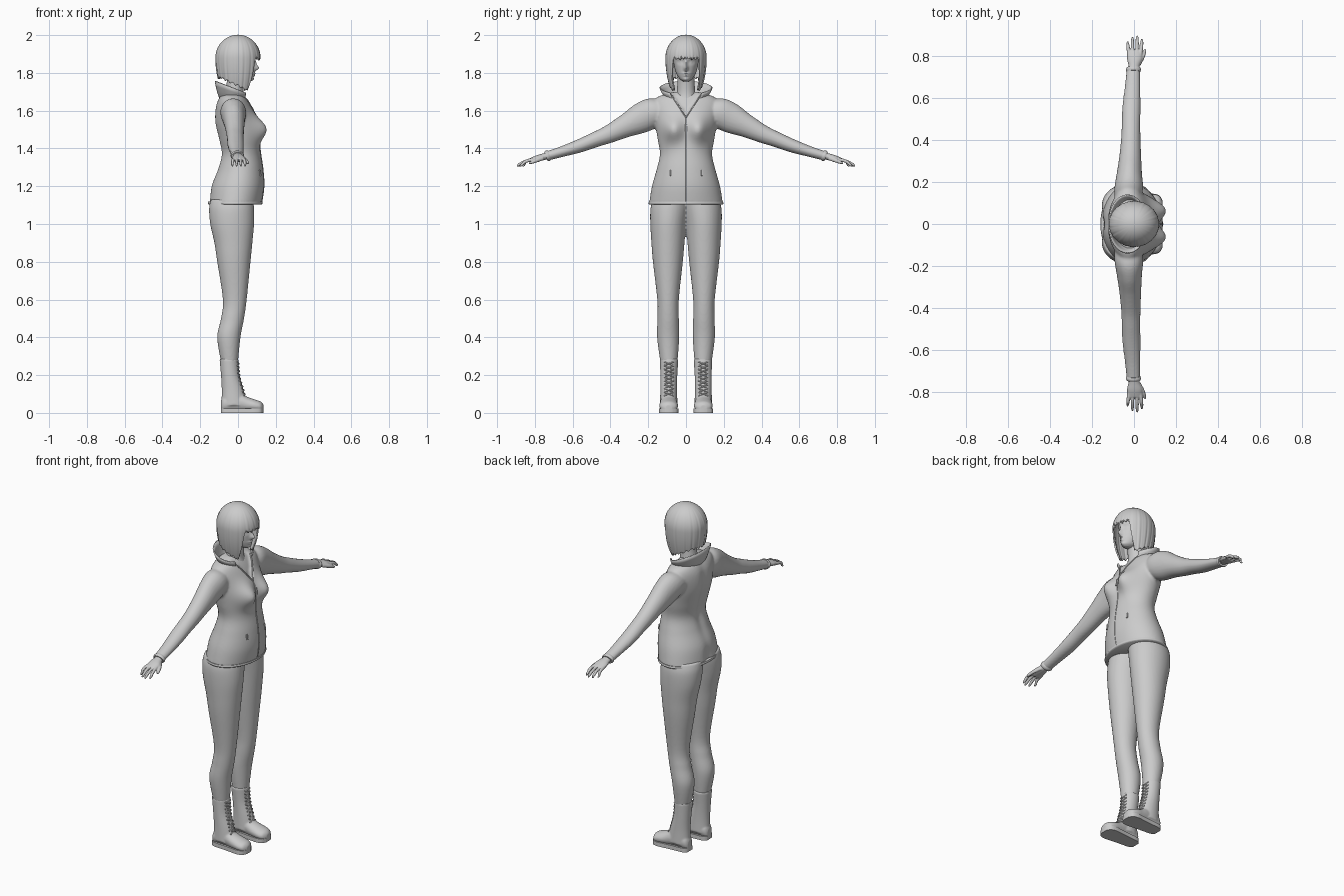
import bpy, bmesh
from math import sin, cos, pi, exp, radians
from mathutils import Vector
from mathutils.bvhtree import BVHTree

if "Cube" in bpy.data.objects:
    bpy.data.objects.remove(bpy.data.objects["Cube"])

grey = bpy.data.materials.new("plain grey")
grey.use_nodes = True
grey.diffuse_color = (0.6, 0.6, 0.6, 1)
grey.node_tree.nodes["Principled BSDF"].inputs["Base Color"].default_value = grey.diffuse_color
SIDES = (("left", 1), ("right", -1))


def smooth_rows(rows, steps=6):
    """Catmull-Rom interpolation through rows of numbers."""
    out = []
    for i in range(len(rows) - 1):
        a, b, c, d = (rows[max(0, min(len(rows) - 1, i + k))] for k in (-1, 0, 1, 2))
        for s in range(steps):
            t = s / steps
            out.append([q + t / 2 * (r - p + t * (2 * p - 5 * q + 4 * r - w + t * (3 * (q - r) + w - p)))
                        for p, q, r, w in zip(a, b, c, d)])
    return out + [list(rows[-1])]


def ring(centre, u, v, n):
    return [centre + u * cos(2 * pi * i / n) + v * sin(2 * pi * i / n) for i in range(n)]


def skin(bm, rings, closed=True):
    """Join point rings with quads; closed rings also get end caps."""
    loops = [[bm.verts.new(p) for p in r] for r in rings]
    n = len(loops[0])
    for a, b in zip(loops, loops[1:]):
        for i in range(n if closed else n - 1):
            j = (i + 1) % n
            bm.faces.new((a[i], a[j], b[j], b[i]))
    if closed:
        bm.faces.new(loops[0])
        bm.faces.new(loops[-1])


def upright(rows, n=48):
    """Rings from rows of height, back, front, inner side, outer side."""
    return [ring(Vector(((b + f) / 2, (i + o) / 2, z)), Vector(((f - b) / 2, 0, 0)),
                 Vector((0, (o - i) / 2, 0)), n) for z, b, f, i, o in smooth_rows(rows)]


def limb(rows, side, n=24):
    """Rings along an arm from rows of y, z, x, half depth, half height."""
    up = Vector((0, .36 * side, .93))
    return [ring(Vector((x, y * side, z)), Vector((a, 0, 0)), up * h, n)
            for y, z, x, a, h in smooth_rows(rows)]


def finish(name, bm, voxel=0, relax=4, thick=0):
    bmesh.ops.recalc_face_normals(bm, faces=bm.faces)
    mesh = bpy.data.meshes.new(name)
    bm.to_mesh(mesh)
    bm.free()
    obj = bpy.data.objects.new(name, mesh)
    bpy.context.collection.objects.link(obj)
    mesh.materials.append(grey)
    bpy.ops.object.select_all(action='DESELECT')
    obj.select_set(True)
    bpy.context.view_layer.objects.active = obj
    bpy.ops.object.shade_smooth_by_angle(angle=radians(50))
    if voxel:
        m = obj.modifiers.new("Blend", 'REMESH')
        m.mode, m.voxel_size, m.use_smooth_shade = 'VOXEL', voxel, True
        m = obj.modifiers.new("Relax", 'SMOOTH')
        m.factor, m.iterations = .5, relax
    if thick:
        m = obj.modifiers.new("Thickness", 'SOLIDIFY')
        m.thickness, m.offset = thick, 0
    return obj


def tube(bm, points, radius, n=6):
    for a, b in zip(points, points[1:]):
        d = (b - a).normalized()
        u = d.orthogonal().normalized()
        skin(bm, [ring(p, u * radius, d.cross(u) * radius, n) for p in (a, b)])


def surface(obj):
    """Return a function giving the front surface point at y, z."""
    tree = BVHTree.FromObject(obj, bpy.context.evaluated_depsgraph_get())
    return lambda y, z: tree.ray_cast(Vector((1, y, z)), Vector((-1, 0, 0)))[0]


def bell(y, z, y0, z0, sy, sz):
    return exp(-((abs(y) - y0) / sy) ** 2 - ((z - z0) / sz) ** 2)


# Jacket: torso with bust and open neckline, blended with the sleeves
torso = [(1.11, -.155, .125, .195), (1.2, -.143, .137, .18), (1.29, -.11, .132, .155),
         (1.37, -.092, .12, .138), (1.45, -.106, .108, .15), (1.54, -.125, .1, .165),
         (1.62, -.12, .072, .178), (1.67, -.1, .045, .155), (1.7, -.07, .02, .06)]
rings = upright([(z, b, f, -w, w) for z, b, f, w in torso], 96)
for p in (p for r in rings for p in r):
    if p.x > 0:
        p.x += .058 * bell(p.y, p.z, .07, 1.5, .055, .065)
        if abs(p.y) < (p.z - 1.57) * .6:
            p.x -= .014
    else:
        p.x += .014 * bell(p.y, p.z, 0, 1.45, .03, .2) + .012 * bell(p.y, p.z, 0, 1.12, .03, .06)
bm = bmesh.new()
skin(bm, rings)
arm = [(.1, 1.6, -.03, .06, .06), (.17, 1.59, -.025, .068, .08), (.24, 1.56, -.022, .06, .08),
       (.32, 1.52, -.018, .052, .062), (.41, 1.475, -.015, .046, .048), (.48, 1.447, -.014, .044, .041),
       (.56, 1.415, -.012, .043, .036), (.65, 1.385, -.007, .037, .029), (.735, 1.36, -.003, .032, .025)]
for _, s in SIDES:
    skin(bm, limb(arm, s))
jacket = finish("jacket", bm, .007, 4)
front = surface(jacket)

# Rolled hem and sleeve cuffs
bm = bmesh.new()
skin(bm, upright([(1.103, -.155, .124, -.193, .193), (1.108, -.16, .13, -.198, .198),
                  (1.118, -.158, .129, -.196, .196)], 64))
finish("jacket_hem", bm)
for label, s in SIDES:
    bm = bmesh.new()
    skin(bm, limb([(.722, 1.365, -.003, .032, .026), (.732, 1.361, -.003, .036, .029),
                   (.742, 1.357, -.002, .033, .026)], s))
    finish(label + "_cuff", bm)

# Neckline piping, zip and pocket pulls, laid on the jacket front
bm = bmesh.new()
out = Vector((.002, 0, 0))
for _, s in SIDES:
    tube(bm, [front(s * .075 * k / 8, 1.565 + .115 * k / 8) + out for k in range(9)], .004)
    tube(bm, [front(s * .083, 1.285 - k * .01) + out for k in range(4)], .005)
tube(bm, [front(0, 1.12 + k * .0225) for k in range(21)], .003)
tube(bm, [front(0, 1.49) + out * 2, front(0, 1.53) + out * 2], .006)
finish("zip_and_piping", bm)

# Standing collar, high behind and open in front
bm = bmesh.new()
grid = []
for k in range(7):
    t = k / 6
    row = []
    for i in range(49):
        a = radians(-142 + 284 * i / 48)
        low = Vector((-.025 - .062 * cos(a), .08 * sin(a), 1.655))
        high = Vector((-.03 - .09 * cos(a), .137 * sin(a), 1.722 + .034 * cos(a)))
        row.append(low.lerp(high, t) - Vector((0, 0, .018 * sin(pi * t))))
    grid.append(row)
skin(bm, grid, False)
finish("collar", bm, thick=.007)

# Trousers
leg = [(1.13, -.145, .08, -.02, .175), (1.08, -.153, .085, -.015, .188), (1.0, -.147, .085, -.002, .189),
       (.9, -.125, .076, .008, .183), (.8, -.11, .066, .017, .175), (.6, -.08, .046, .038, .152),
       (.5, -.09, .032, .038, .151), (.4, -.11, .013, .036, .153), (.27, -.09, 0, .045, .136)]
bm = bmesh.new()
for _, s in SIDES:
    skin(bm, upright([(z, b, f, i * s, o * s) for z, b, f, i, o in leg]))
finish("trousers", bm, .007, 3)

# Boots with soles and crossed laces
shaft = [(.285, -.098, .002, .04, .138), (.2, -.09, .008, .046, .136), (.12, -.086, .03, .047, .136),
         (.04, -.088, .05, .045, .138)]
foot = [(-.09, .02, .06), (-.07, .036, .09), (0, .042, .105), (.05, .047, .08),
        (.09, .05, .066), (.12, .042, .055), (.135, .018, .04)]
for label, s in SIDES:
    bm = bmesh.new()
    skin(bm, upright([(z, b, f, i * s, o * s) for z, b, f, i, o in shaft]))
    skin(bm, [ring(Vector((x, .092 * s, h / 2 + .005)), Vector((0, w, 0)), Vector((0, 0, h / 2)), 32)
              for x, w, h in smooth_rows(foot)])
    boot = finish(label + "_boot", bm, .005, 3)
    tip = surface(boot)
    bm = bmesh.new()
    for k in range(9):
        z = .09 + k * .02
        for d in (-1, 1):
            tube(bm, [tip(.091 * s + d * y, z + h) + out for y, h in ((-.025, 0), (0, .01), (.025, .02))], .0035)
    finish(label + "_laces", bm)
    bm = bmesh.new()
    edge = smooth_rows([(x, w + .002) for x, w, _ in foot])
    outline = [(x, w) for x, w in edge] + [(x, -w) for x, w in reversed(edge)]
    skin(bm, [[Vector((x, .092 * s + w, z)) for x, w in outline] for z in (0, .024)])
    finish(label + "_sole", bm)

# Hands
for label, s in SIDES:
    bm = bmesh.new()
    skin(bm, limb([(.715, 1.367, -.003, .024, .018), (.75, 1.357, 0, .026, .018),
                   (.785, 1.348, .003, .036, .017), (.82, 1.338, .003, .034, .012)], s))
    for k, reach in enumerate((.868, .888, .895, .88)):
        x = -.024 + k * .018
        skin(bm, limb([(.8, 1.343, x, .009, .01), (.845, 1.333, x * 1.2, .008, .009),
                       (reach - .012, 1.315, x * 1.25, .007, .008), (reach, 1.306, x * 1.25, .003, .004)], s, 12))
    skin(bm, limb([(.755, 1.35, .02, .012, .012), (.79, 1.337, .04, .01, .011),
                   (.82, 1.325, .05, .008, .008), (.832, 1.32, .052, .003, .004)], s, 12))
    finish(label + "_hand", bm, .0035, 2)

# Head with modelled features, and neck
skull = [(1.755, .02, .066, .014), (1.765, -.01, .078, .03), (1.785, -.05, .083, .045), (1.81, -.075, .085, .056),
         (1.85, -.088, .087, .065), (1.9, -.09, .09, .069), (1.94, -.082, .08, .065), (1.975, -.05, .045, .035)]
features = [(0, 1.825, .011, .014, .024), (0, 1.85, .008, .02, .01), (.03, 1.86, .016, .011, -.011),
            (.03, 1.859, .009, .006, .007), (0, 1.797, .018, .005, .008), (0, 1.786, .014, .005, .007),
            (0, 1.765, .015, .01, .005), (.03, 1.88, .025, .007, .003)]
rings = upright([(z, b, f, -w, w) for z, b, f, w in skull], 128)
for p in (p for r in rings for p in r):
    if p.x > .03:
        p.x += sum(amp * bell(p.y, p.z, *place) for *place, amp in features)
bm = bmesh.new()
skin(bm, rings)
skin(bm, upright([(1.62, -.09, .05, -.08, .08), (1.68, -.07, .03, -.052, .052), (1.74, -.06, .03, -.046, .046),
                  (1.8, -.06, .04, -.046, .046)]))
finish("head_and_neck", bm)

# Bobbed hair: fringe in front, long locks beside the face, shorter behind
def hair_end(a):
    d = abs(a)
    if d < 38:
        return 1.872 + .01 * sin(d * .6)
    if d < 54:
        return 1.872 - .175 * (d - 38) / 16
    return 1.697 + .07 * min(1, (d - 54) / 90)


grid = []
for k in range(41):
    t = k / 40
    row = []
    for i in range(193):
        deg = -180 + i * 1.875
        a = radians(deg)
        low = hair_end(deg) + .012 * abs(sin(a * 11)) * t
        if t < .5:
            r, z = sin(pi * t), 1.88 + .118 * cos(pi * t)
        else:
            z = 1.88 + (low - 1.88) * (2 * t - 1)
            drop = max(0, 1.88 - z) / .18
            r = 1 - .3 * drop ** 2
        r *= 1 + .012 * t * (sin(a * 22 + t) + .6 * sin(a * 37 + 2))
        row.append(Vector((.115 * r * cos(a), .105 * r * sin(a), z)))
    grid.append(row)
bm = bmesh.new()
skin(bm, grid, False)
bmesh.ops.remove_doubles(bm, verts=bm.verts, dist=.0002)
finish("hair", bm, thick=.008)
